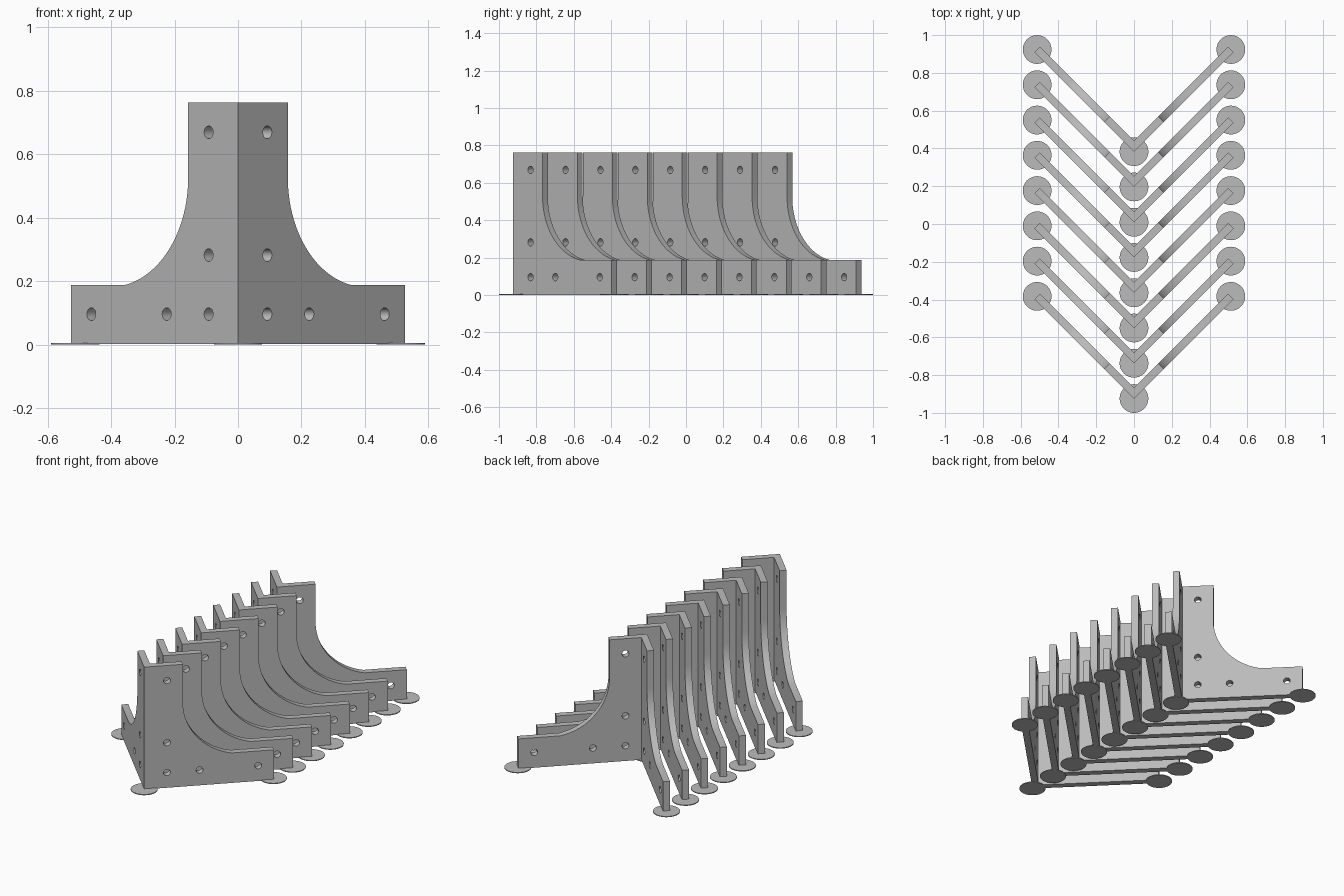
import bpy, bmesh
from math import sin, cos, pi, sqrt, asin, radians
from mathutils import Vector

cube = bpy.data.objects.get("Cube")
if cube:
    bpy.data.objects.remove(cube, do_unlink=True)

# Dimensions
COUNT, PITCH, FRONT_Y = 8, 0.1867, -0.924
LENGTH, HEIGHT, THICK = 0.745, 0.763, 0.04
POST_W, STEP_H, FILLET_R, FILLET_Z = 0.222, 0.188, 0.345, 0.527
HOLE_R, PAD_R, PAD_H, LIFT = 0.02, 0.076, 0.005, 0.001

# Material
grey = bpy.data.materials.new("plain grey")
grey.use_nodes = True
colour = (0.5, 0.5, 0.5, 1)
grey.diffuse_color = colour
grey.node_tree.nodes["Principled BSDF"].inputs["Base Color"].default_value = colour


def add_loop(curve, points):
    spline = curve.splines.new('POLY')
    spline.points.add(len(points) - 1)
    for p, (u, z) in zip(spline.points, points):
        p.co = (u, z, 0, 1)
    spline.use_cyclic_u = True


def plate_mesh():
    """Flat drilled plate: x along the arm, y up, z through the thickness."""
    curve = bpy.data.curves.new("plate_profile", 'CURVE')
    curve.dimensions, curve.fill_mode, curve.extrude = '2D', 'BOTH', THICK / 2
    end = asin((FILLET_Z - STEP_H) / FILLET_R)
    fillet = [(POST_W + FILLET_R * (1 - cos(end * i / 20)),
               FILLET_Z - FILLET_R * sin(end * i / 20)) for i in range(20, -1, -1)]
    add_loop(curve, [(0, LIFT), (LENGTH, LIFT), (LENGTH, STEP_H), *fillet,
                     (POST_W, HEIGHT), (0, HEIGHT)])
    for u, z in [(0.131, 0.669), (0.131, 0.282), (0.131, 0.096), (0.318, 0.096), (0.654, 0.096)]:
        add_loop(curve, [(u + HOLE_R * cos(2 * pi * i / 24), z + HOLE_R * sin(2 * pi * i / 24))
                         for i in range(24)])
    temp = bpy.data.objects.new("plate_profile", curve)
    bpy.context.collection.objects.link(temp)
    deps = bpy.context.evaluated_depsgraph_get()
    mesh = bpy.data.meshes.new_from_object(temp.evaluated_get(deps))
    bpy.data.objects.remove(temp, do_unlink=True)
    bpy.data.curves.remove(curve)
    return mesh


def bracket_mesh():
    """Two plates mitred into a right-angled corner opening to the back."""
    mesh = plate_mesh()
    bm = bmesh.new()
    bm.from_mesh(mesh)
    bmesh.ops.remove_doubles(bm, verts=bm.verts, dist=1e-5)
    for v in bm.verts:
        u, z, d = v.co.x, v.co.y, v.co.z + THICK / 2
        if u < 1e-4:
            u = d
        v.co = Vector(((u - d) / sqrt(2), (u + d) / sqrt(2), z))
    joint = [f for f in bm.faces if all(abs(v.co.x) < 1e-4 for v in f.verts)]
    bmesh.ops.delete(bm, geom=joint, context='FACES_ONLY')
    bmesh.ops.mirror(bm, geom=bm.verts[:] + bm.edges[:] + bm.faces[:], axis='X', merge_dist=1e-4)
    bmesh.ops.recalc_face_normals(bm, faces=bm.faces)
    bm.to_mesh(mesh)
    bm.free()
    return mesh


def pad_mesh():
    mesh = bpy.data.meshes.new("pad")
    bm = bmesh.new()
    bmesh.ops.create_cone(bm, cap_ends=True, segments=48, radius1=PAD_R, radius2=PAD_R, depth=PAD_H)
    bmesh.ops.translate(bm, verts=bm.verts, vec=(0, 0, PAD_H / 2))
    bm.to_mesh(mesh)
    bm.free()
    return mesh


def place(name, mesh, x, y):
    obj = bpy.data.objects.new(name, mesh)
    obj.location = (x, y, 0)
    bpy.context.collection.objects.link(obj)
    return obj


bracket, pad = bracket_mesh(), pad_mesh()
for mesh in (bracket, pad):
    mesh.materials.clear()
    mesh.materials.append(grey)
    for poly in mesh.polygons:
        poly.material_index = 0
    mesh.shade_smooth()
    mesh.set_sharp_from_angle(angle=radians(30))

# Row of nested brackets, each with a pad under the corner and both ends
tip_x = (LENGTH - THICK / 2) / sqrt(2)
tip_y = (LENGTH + THICK / 2) / sqrt(2)
for n in range(COUNT):
    y = FRONT_Y + n * PITCH
    place(f"corner_bracket_{n + 1}", bracket, 0, y)
    place(f"corner_pad_{n + 1}", pad, 0, y)
    place(f"left_end_pad_{n + 1}", pad, tip_x, y + tip_y)
    place(f"right_end_pad_{n + 1}", pad, -tip_x, y + tip_y)
